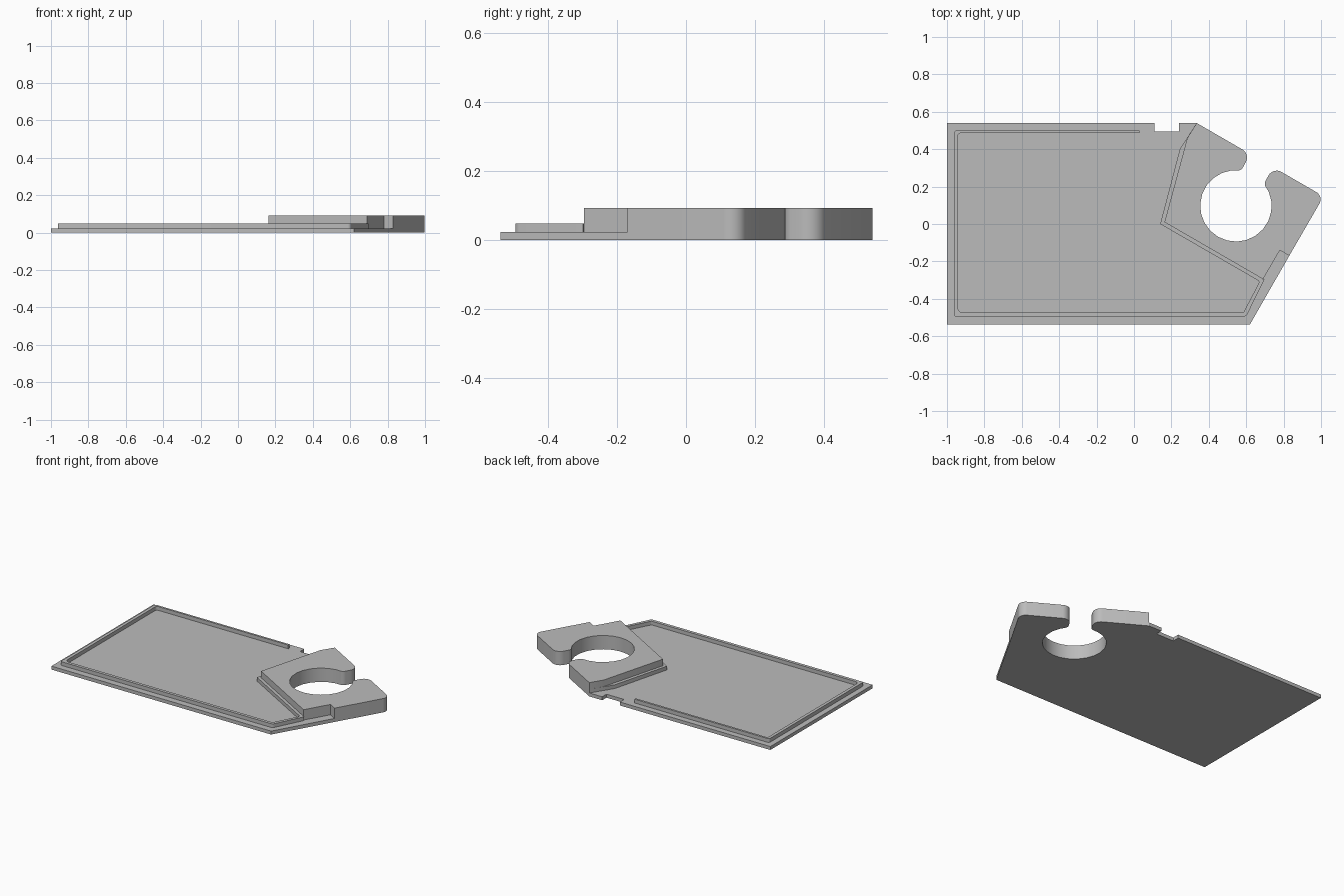
import bpy, bmesh
from math import cos, sin, radians, asin, degrees, tan
from mathutils import Vector

cube = bpy.data.objects.get("Cube")
if cube:
    bpy.data.objects.remove(cube, do_unlink=True)

grey = bpy.data.materials.new("plain_grey")
grey.use_nodes = True
colour = (0.5, 0.5, 0.5, 1)
grey.diffuse_color = colour
grey.node_tree.nodes["Principled BSDF"].inputs["Base Color"].default_value = colour


def rounded(points, steps=6):
    """Outline from (x, y) or (x, y, radius) points, filleting those with a radius."""
    out = []
    for i, p in enumerate(points):
        corner = Vector(p[:2])
        if len(p) < 3:
            out.append(corner)
            continue
        a = (Vector(points[i - 1][:2]) - corner).normalized()
        b = (Vector(points[(i + 1) % len(points)][:2]) - corner).normalized()
        half = a.angle(b) / 2
        centre = corner + (a + b).normalized() * (p[2] / sin(half))
        start = corner + a * (p[2] / tan(half)) - centre
        end = corner + b * (p[2] / tan(half)) - centre
        for k in range(steps + 1):
            out.append(centre + start.lerp(end, k / steps).normalized() * p[2])
    return out


def prism(name, outline, bottom, top):
    """Extrude a flat outline between two heights."""
    bm = bmesh.new()
    low = [bm.verts.new((p[0], p[1], bottom)) for p in outline]
    high = [bm.verts.new((p[0], p[1], top)) for p in outline]
    bm.faces.new(low[::-1])
    bm.faces.new(high)
    n = len(outline)
    for i in range(n):
        j = (i + 1) % n
        bm.faces.new((low[i], low[j], high[j], high[i]))
    bmesh.ops.recalc_face_normals(bm, faces=bm.faces)
    mesh = bpy.data.meshes.new(name)
    bm.to_mesh(mesh)
    bm.free()
    mesh.materials.append(grey)
    ob = bpy.data.objects.new(name, mesh)
    bpy.context.collection.objects.link(ob)
    bpy.ops.object.select_all(action="DESELECT")
    ob.select_set(True)
    bpy.context.view_layer.objects.active = ob
    bpy.ops.object.shade_smooth_by_angle(angle=radians(30))


PLATE_TOP, RIM_TOP, HEAD_TOP = 0.023, 0.048, 0.092

# Edge shared by the thick head and the thin plate
seam = [(0.335, 0.54), (0.285, 0.46), (0.163, 0.01), (0.69, -0.295)]
step = [(0.78, -0.14), (0.83, -0.17)]

# Thin base plate with a notch in its back edge
prism("base_plate",
      [(-1, -0.537), (0.62, -0.537)] + step[::-1] + seam[::-1]
      + [(0.24, 0.54), (0.24, 0.495), (0.11, 0.495), (0.11, 0.54), (-1, 0.54)],
      0, PLATE_TOP)

# Thick head with a round hole opening into a slot
hole, radius, half_slot = Vector((0.545, 0.097)), 0.191, 0.07
spread = degrees(asin(half_slot / radius))
sweep = 360 - 2 * spread
arc = []
for k in range(21):
    a = radians(60 - spread - sweep * k / 20)
    arc.append((hole.x + radius * cos(a), hole.y + radius * sin(a)))
arc[0] += (0.03,)
arc[-1] += (0.03,)
prism("clamp_head",
      rounded(seam + step + [(1.014, 0.148, 0.045), (0.744, 0.304, 0.05)]
              + arc + [(0.622, 0.374, 0.05)]),
      0, HEAD_TOP)

# Raised rim around the plate, running into the ledge beside the head
rim = [(0.03, 0.5), (-0.963, 0.5, 0.015), (-0.963, -0.494, 0.01),
       (0.6, -0.494, 0.02), (0.697, -0.298)]
ledge = [(0.245, 0.4), (0.14, 0), (0.672, -0.307, 0.012)]
inner = [(0.585, -0.473, 0.01), (-0.942, -0.473, 0.025),
         (-0.942, 0.486, 0.015), (0.03, 0.486)]
prism("rim_and_ledge", rounded(rim + seam[::-1] + ledge + inner), PLATE_TOP, RIM_TOP)
